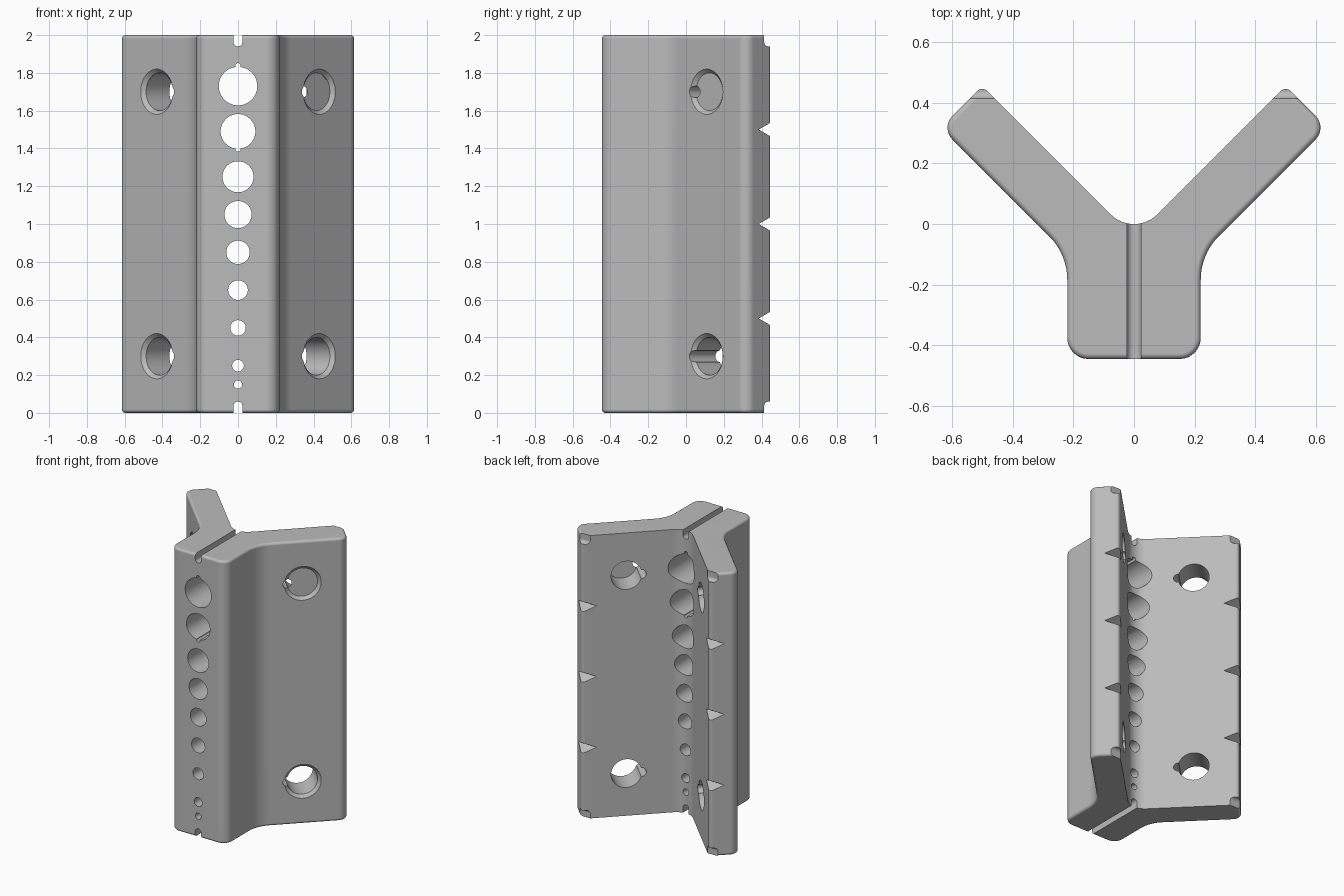
import bpy, bmesh, math
from mathutils import Vector, Matrix

if "Cube" in bpy.data.objects:
    bpy.data.objects.remove(bpy.data.objects["Cube"])

grey = bpy.data.materials.new("mid grey")
grey.use_nodes = True
grey.diffuse_color = (0.5, 0.5, 0.5, 1)
grey.node_tree.nodes["Principled BSDF"].inputs["Base Color"].default_value = (0.5, 0.5, 0.5, 1)

R2 = math.sqrt(2)


def make_object(name, bm):
    bmesh.ops.recalc_face_normals(bm, faces=bm.faces)
    mesh = bpy.data.meshes.new(name)
    bm.to_mesh(mesh)
    bm.free()
    mesh.materials.append(grey)
    ob = bpy.data.objects.new(name, mesh)
    bpy.context.collection.objects.link(ob)
    return ob


def fillet(prev, corner, nxt, radius, steps=8):
    """Points of the arc that rounds one corner."""
    a, b = (prev - corner).normalized(), (nxt - corner).normalized()
    half = math.acos(a.dot(b)) / 2
    centre = corner + (a + b).normalized() * (radius / math.sin(half))
    start = corner + a * (radius / math.tan(half)) - centre
    first = math.atan2(start.y, start.x)
    turn = math.copysign(math.pi - 2 * half, b.x * a.y - b.y * a.x)
    angles = [first + turn * i / steps for i in range(steps + 1)]
    return [centre + Vector((math.cos(t), math.sin(t))) * radius for t in angles]


def outline(d):
    """Y-shaped cross-section, with the outer sides moved in by d."""
    stem, front, outer, end, inner = 0.22 - d, d - 0.445, 0.32 - d * R2, 0.955 - d * R2, 0.045
    pts = [Vector(p) for p in (
        (0, front), (stem, front), (stem, stem - outer),
        ((end + outer) / 2, (end - outer) / 2),
        ((end + inner) / 2, (end - inner) / 2), (0, -inner))]
    half = []
    for i, r in enumerate((0.07 - d, 0.2 + d, 0.055 - d, 0.024 - d), 1):
        half += fillet(pts[i - 1], pts[i], pts[i + 1], r)
    # rounded bottom of the V, up to the middle
    half += fillet(pts[4], pts[5], Vector((-1, 1 - inner)), 0.108, 12)[:7]
    return half + [Vector((-p.x, p.y)) for p in reversed(half[:-1])]


# Body: cross-sections stacked with a small round at both ends
EDGE = 0.018
levels = []
for i in range(5):
    t = i / 4 * math.pi / 2
    levels.append((EDGE * (1 - math.sin(t)), EDGE * (1 - math.cos(t))))
levels += [(d, 2 - z) for d, z in reversed(levels)]
bm = bmesh.new()
rings = [[bm.verts.new((p.x, p.y, z)) for p in outline(d)] for d, z in levels]
for low, high in zip(rings, rings[1:]):
    for i in range(len(low)):
        bm.faces.new((low[i - 1], low[i], high[i], high[i - 1]))
bm.faces.new(rings[0])
bm.faces.new(rings[-1])
body = make_object("gauge_body", bm)


def cut(bm):
    cutter = make_object("cutter", bm)
    cutter.hide_render = True
    mod = body.modifiers.new("cut", "BOOLEAN")
    mod.operation, mod.solver, mod.object = "DIFFERENCE", "EXACT", cutter
    bpy.context.view_layer.objects.active = body
    bpy.ops.object.modifier_apply(modifier=mod.name)
    bpy.data.objects.remove(cutter)


def cut_round(start, axis, r1, r2, length, sides=48):
    axis = Vector(axis).normalized()
    turn = axis.to_track_quat("Z", "Y").to_matrix().to_4x4()
    mat = Matrix.Translation(Vector(start) + axis * length / 2) @ turn
    bm = bmesh.new()
    bmesh.ops.create_cone(bm, cap_ends=True, segments=sides, radius1=r1, radius2=r2,
                          depth=length, matrix=mat)
    cut(bm)


def cut_prism(section, axis_x):
    """Cut a section through the whole width (along x) or depth (along y)."""
    bm = bmesh.new()
    ends = []
    for e in (-1, 1):
        ends.append([bm.verts.new((e, u, z) if axis_x else (u, e, z)) for u, z in section])
    for i in range(len(section)):
        bm.faces.new((ends[0][i - 1], ends[0][i], ends[1][i], ends[1][i - 1]))
    bm.faces.new(ends[0])
    bm.faces.new(ends[1])
    cut(bm)


# Round-bottomed slots: sight line across both ends, and one on the wing tips
SLOT = 0.023
for centre, axis_x in ((0, False), (0.437, True)):
    arc = [(centre + SLOT * math.cos(a), 0.06 - SLOT + SLOT * math.sin(a))
           for a in (math.pi * i / 12 for i in range(13))]
    section = [(centre + SLOT, -0.1)] + arc + [(centre - SLOT, -0.1)]
    cut_prism(section, axis_x)
    cut_prism([(u, 2 - z) for u, z in section], axis_x)

# V marks on the wing tips
for z in (0.5, 1.0, 1.5):
    cut_prism([(0.385, z), (0.485, z + 0.058), (0.485, z - 0.058)], True)

# Row of graded holes through the stem
for z, r in ((1.73, 0.102), (1.49, 0.092), (1.25, 0.082), (1.05, 0.072), (0.85, 0.062),
             (0.65, 0.052), (0.45, 0.041), (0.25, 0.031), (0.15, 0.022)):
    cut_round((0, -0.6, z), (0, 1, 0), r, r, 1)

# Small key grooves on the two largest holes
for z in (1.838, 1.397):
    cut_round((0, -0.6, z), (0, 1, 0), 0.014, 0.014, 1, 20)

# Wing holes with a chamfered front rim and a side groove
for s in (-1, 1):
    inward = Vector((-s, 1, 0)) / R2
    along = Vector((s, 1, 0)) / R2
    for z in (0.3, 1.7):
        rim = Vector((s * 0.43, 0.11, z))
        cut_round(rim - inward * 0.1, inward, 0.1, 0.1, 0.4)
        cut_round(rim - inward * 0.01, inward, 0.13, 0.1, 0.03)
        cut_round(rim - along * 0.1 - inward * 0.1, inward, 0.03, 0.03, 0.4, 24)

# Smooth rounds, crisp cuts
bpy.ops.object.select_all(action="DESELECT")
body.select_set(True)
bpy.context.view_layer.objects.active = body
bpy.ops.object.shade_smooth_by_angle(angle=math.radians(30))
weighted = body.modifiers.new("weighted_normals", "WEIGHTED_NORMAL")
weighted.keep_sharp = True
